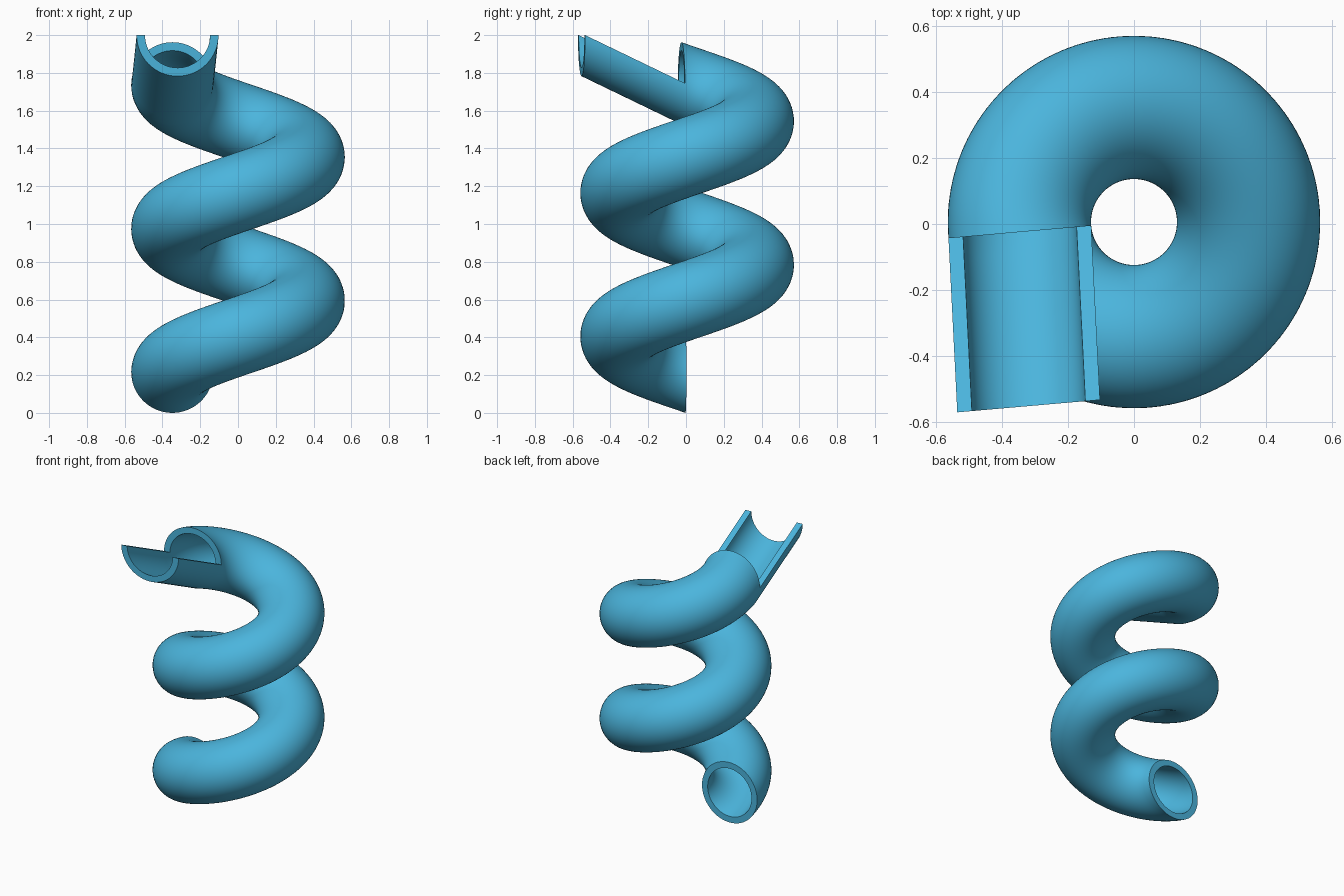
import bpy, bmesh
from math import pi, cos, sin, radians
from mathutils import Vector

if "Cube" in bpy.data.objects:
    bpy.data.objects.remove(bpy.data.objects["Cube"])

R, OUT, INN = 0.348, 0.2175, 0.173      # helix radius, tube outer and inner radius
PITCH, CY = 0.76, 0.006                 # rise per turn, y of the helix axis
A0, A1 = radians(181.5), radians(185 + 720)
STEPS, HALF = 160, 32                   # steps along the path, segments per half ring
UP = Vector((0, 0, 1))


def frame(a):
    """Centre and radial direction of the upright ring at helix angle a."""
    u = Vector((cos(a), sin(a), 0))
    return u * R + Vector((0, CY, OUT + PITCH * (a - A0) / (2 * pi))), u


def ring(f, r, t0):
    """Half ring of points starting at angle t0."""
    c, u = f
    ts = [t0 + pi * i / HALF for i in range(HALF + 1)]
    return [c + u * r * cos(t) + UP * r * sin(t) for t in ts]


def grid(bm, rows):
    """Skin a list of equally long point rows with quads."""
    vs = [[bm.verts.new(p) for p in row] for row in rows]
    for a, b in zip(vs, vs[1:]):
        for i in range(len(a) - 1):
            bm.faces.new((a[i], a[i + 1], b[i + 1], b[i]))


bm = bmesh.new()
helix = [frame(A0 + (A1 - A0) * i / STEPS) for i in range(STEPS + 1)]

# open half-pipe entry, running on straight from the top of the helix
c_top, u_top = helix[-1]
c_end = Vector((-0.32, -0.553, 2.0))
trough = [(c_top.lerp(c_end, i / 8), u_top) for i in range(9)]

# upper half follows the helix, lower half continues into the entry
for path, t0 in ((helix, 0), (helix + trough[1:], pi)):
    for r in (OUT, INN):
        grid(bm, [ring(f, r, t0) for f in path])
    for f in (path[0], path[-1]):       # end rims
        grid(bm, [ring(f, OUT, t0), ring(f, INN, t0)])

# long rims of the entry
for k in (0, -1):
    grid(bm, [[ring(f, r, pi)[k] for f in trough] for r in (OUT, INN)])

bmesh.ops.remove_doubles(bm, verts=bm.verts, dist=1e-5)
bmesh.ops.recalc_face_normals(bm, faces=bm.faces)
mesh = bpy.data.meshes.new("spiral_tube")
bm.to_mesh(mesh)
bm.free()
tube = bpy.data.objects.new("spiral_tube", mesh)
bpy.context.collection.objects.link(tube)

# blue plastic
mat = bpy.data.materials.new("blue_plastic")
mat.diffuse_color = (0.07, 0.46, 0.72, 1)
mat.use_nodes = True
mat.node_tree.nodes["Principled BSDF"].inputs["Base Color"].default_value = mat.diffuse_color
mesh.materials.append(mat)

bpy.context.view_layer.objects.active = tube
tube.select_set(True)
bpy.ops.object.shade_smooth_by_angle(angle=radians(35))
